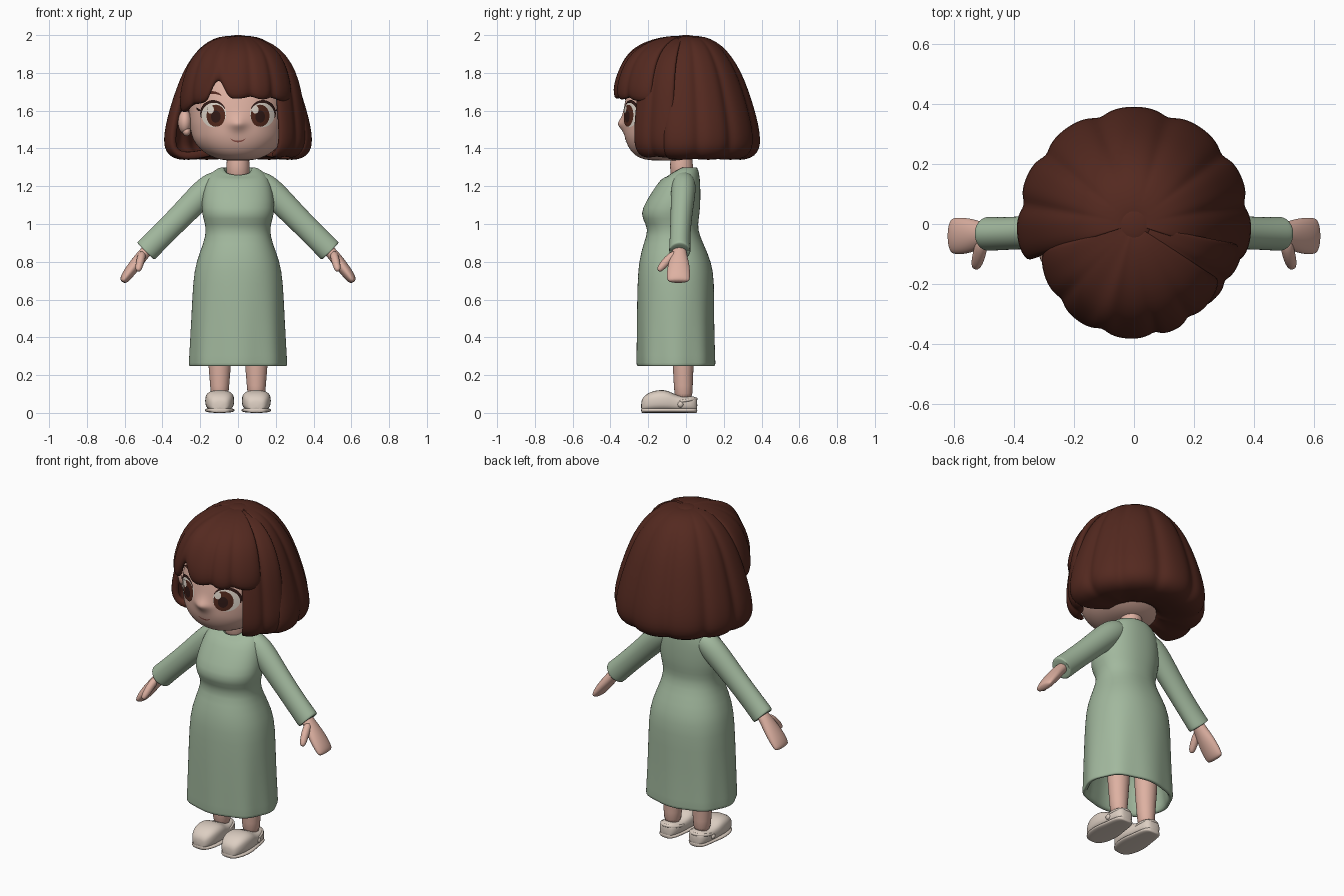
import bpy, bmesh
from math import sin, cos, pi, radians, exp
from mathutils import Vector
from mathutils.bvhtree import BVHTree

if "Cube" in bpy.data.objects:
    bpy.data.objects.remove(bpy.data.objects["Cube"])


def mat(name, r, g, b):
    m = bpy.data.materials.new(name)
    m.diffuse_color = (r, g, b, 1)
    m.use_nodes = True
    m.node_tree.nodes["Principled BSDF"].inputs["Base Color"].default_value = m.diffuse_color
    return m


HAIR = mat("dark_brown_hair", 0.088, 0.022, 0.014)
SKIN = mat("peach_skin", 0.73, 0.44, 0.36)
CLOTH = mat("sage_green_cloth", 0.36, 0.48, 0.34)
SHOE = mat("cream_shoe", 0.72, 0.62, 0.54)
WHITE = mat("eye_cream", 0.75, 0.68, 0.60)
IRIS = mat("iris_brown", 0.085, 0.022, 0.012)
DARK = mat("lash_brown", 0.03, 0.01, 0.008)
LIP = mat("mouth_rose", 0.30, 0.09, 0.07)


def finish(name, verts, faces, material, subsurf=0, mirror=False, solid=0, closed=True):
    me = bpy.data.meshes.new(name)
    me.from_pydata([tuple(v) for v in verts], [], faces)
    if closed:
        bm = bmesh.new()
        bm.from_mesh(me)
        bmesh.ops.recalc_face_normals(bm, faces=bm.faces)
        bm.to_mesh(me)
        bm.free()
    me.polygons.foreach_set("use_smooth", [True] * len(me.polygons))
    me.materials.append(material)
    ob = bpy.data.objects.new(name, me)
    bpy.context.collection.objects.link(ob)
    if solid:
        ob.modifiers.new("thickness", "SOLIDIFY").thickness = solid
    if subsurf:
        s = ob.modifiers.new("smooth", "SUBSURF")
        s.levels = s.render_levels = subsurf
    if mirror:
        ob.modifiers.new("mirror", "MIRROR")
    return ob


def skin_rings(name, rings, material, **kw):
    """Closed loft through rings with equal vertex counts."""
    n = len(rings[0])
    verts = [v for r in rings for v in r]
    faces = [(i * n + j, i * n + (j + 1) % n, (i + 1) * n + (j + 1) % n, (i + 1) * n + j)
             for i in range(len(rings) - 1) for j in range(n)]
    faces += [tuple(range(n)), tuple(range((len(rings) - 1) * n, len(rings) * n))]
    return finish(name, verts, faces, material, **kw)


def power(v, p):
    return abs(v) ** p * (1 if v >= 0 else -1)


def body(rows, n=32, p=0.9, x0=0, shape=lambda a, z: (1, 0)):
    """Horizontal rings from rows of (z, half width, front y, back y)."""
    out = []
    for z, w, f, b in rows:
        ring = []
        for k in range(n):
            a = 2 * pi * k / n
            s, dz = shape(a, z)
            ring.append(Vector((x0 + w * s * power(cos(a), p),
                                (f + b) / 2 + (b - f) / 2 * s * power(sin(a), p), z + dz)))
        out.append(ring)
    return out


def tube(pts, n=16):
    """Rings along a path of (x, y, z, depth radius, thickness radius)."""
    out = []
    for i, q in enumerate(pts):
        d = Vector(pts[min(i + 1, len(pts) - 1)][:3]) - Vector(pts[max(i - 1, 0)][:3])
        v = d.cross(Vector((0, 1, 0))).normalized()
        u = v.cross(d).normalized()
        out.append([Vector(q[:3]) + u * q[3] * cos(2 * pi * k / n) + v * q[4] * sin(2 * pi * k / n)
                    for k in range(n)])
    return out


def ball(name, c, r, material, mirror=False):
    rings = [[Vector((c[0] + r[0] * sin(t) * cos(a), c[1] + r[1] * sin(t) * sin(a), c[2] + r[2] * cos(t)))
              for a in [2 * pi * k / 20 for k in range(20)]] for t in [pi * (i + .2) / 12.4 for i in range(13)]]
    return skin_rings(name, rings, material, mirror=mirror)


# Dress: fitted bodice, flared skirt with soft folds and hollow hem
def dress_shape(a, z):
    fold = max(0, (0.75 - z) / 0.5)
    dip = -0.04 * max(0, -sin(a)) if z > 1.27 else 0
    return 1 + 0.022 * fold * cos(8 * a), dip


skin_rings("dress", body([
    (1.22, .06, -.07, .04), (1.29, .066, -.08, .045), (1.305, .08, -.09, .055), (1.288, .125, -.1, .065),
    (1.245, .165, -.13, .074), (1.17, .186, -.18, .077), (1.08, .195, -.236, .075), (1.03, .184, -.234, .068),
    (.97, .166, -.195, .06), (.9, .182, -.225, .09), (.8, .222, -.25, .135), (.7, .238, -.256, .15),
    (.5, .245, -.259, .146), (.27, .256, -.258, .152), (.25, .257, -.259, .153), (.247, .25, -.25, .143),
    (.25, .232, -.232, .125), (.3, .225, -.225, .12), (.55, .2, -.2, .1)], n=48, shape=dress_shape), CLOTH, subsurf=1)

# Sleeves, hands and thumbs
skin_rings("sleeve", tube([
    (.07, -.015, 1.235, .055, .055), (.13, -.012, 1.21, .066, .072), (.19, -.015, 1.158, .066, .074),
    (.3, -.025, 1.045, .058, .066), (.42, -.032, .925, .055, .065), (.487, -.033, .858, .058, .067),
    (.491, -.033, .854, .057, .066), (.488, -.033, .857, .048, .055), (.46, -.033, .885, .042, .045)]),
    CLOTH, subsurf=2, mirror=True)
skin_rings("hand", tube([
    (.46, -.034, .885, .034, .03), (.505, -.036, .835, .042, .032), (.54, -.038, .79, .057, .033),
    (.575, -.04, .745, .063, .031), (.601, -.04, .709, .062, .026), (.612, -.04, .692, .054, .015)]),
    SKIN, subsurf=2, mirror=True)
skin_rings("thumb", tube([
    (.505, -.05, .85, .02, .022), (.513, -.085, .82, .025, .023), (.52, -.115, .79, .023, .022),
    (.527, -.138, .762, .018, .018), (.529, -.147, .751, .009, .009)], 12), SKIN, subsurf=1, mirror=True)

# Legs and neck
skin_rings("leg", body([(.06, .046, -.06, .035), (.14, .05, -.065, .036), (.25, .061, -.07, .04),
                        (.5, .075, -.09, .06)], 20, 1, .097), SKIN, subsurf=1, mirror=True)
skin_rings("neck", body([(1.22, .068, -.085, .05), (1.3, .061, -.085, .035), (1.42, .06, -.085, .035)], 20, 1),
           SKIN, subsurf=1)

# Clogs: rounded toe box lofted along y, shallow sole, strap and rivet
LAST = [(-.238, .03, .06), (-.228, .05, .085), (-.19, .071, .113), (-.14, .078, .123), (-.095, .077, .119),
        (-.065, .07, .1), (-.02, .064, .086), (.03, .057, .09), (.052, .042, .085), (.06, .025, .07)]
for part, grow, p in (("shoe_upper", 0, .7), ("shoe_sole", .002, .8)):
    rings = []
    for y, w, h in LAST:
        low, h = (0, .028) if grow else (.008, h)
        rings.append([Vector((.097 + (w + grow) * power(cos(a), .75), y,
                              low + (h - low) / 2 * (1 + power(sin(a), p))))
                      for a in [2 * pi * k / 24 for k in range(24)]])
    skin_rings(part, rings, SHOE, mirror=True, subsurf=1)
ball("shoe_rivet", (.158, -.03, .045), (.012, .016, .016), SHOE, True)
strap = [(.097 + .06 * cos(a), -.02 + .075 * sin(a), .062 + .012 * sin(a), .009, .009)
         for a in [pi * (k - 1) / 10 for k in range(13)]]
skin_rings("shoe_strap", tube(strap, 8), SHOE, mirror=True, subsurf=1)


# Head with a soft nose bump, and ears
def nose(a, z):
    return 1 + .17 * exp(-((a - 1.5 * pi) / .12) ** 2 - ((z - 1.53) / .028) ** 2), 0


head = skin_rings("head", body([
    (1.335, .05, -.17, -.03), (1.343, .11, -.235, .04), (1.37, .17, -.28, .1), (1.41, .215, -.308, .15),
    (1.45, .24, -.322, .18), (1.48, .248, -.328, .2), (1.505, .253, -.33, .21), (1.53, .257, -.332, .22),
    (1.555, .259, -.332, .23), (1.59, .26, -.332, .24), (1.65, .26, -.324, .25),
    (1.75, .245, -.3, .24), (1.85, .2, -.24, .2), (1.91, .13, -.16, .12), (1.93, .05, -.08, .04)],
    48, .93, shape=nose), SKIN, subsurf=2)
ball("ear", (.281, -.09, 1.54), (.037, .055, .064), SKIN, True)
ball("ear_lobe", (.272, -.105, 1.49), (.022, .03, .025), SKIN, True)

# Painted face details: thin plates laid on the head surface
tree = BVHTree.FromObject(head, bpy.context.evaluated_depsgraph_get())


def on_face(x, z, off):
    hit = tree.ray_cast(Vector((x, -1, z)), Vector((0, 1, 0)))
    return hit[0] + hit[1] * off


def disc(name, cx, cz, rx, rz, off, material):
    n, m = 28, 5
    verts = [on_face(cx, cz, off)] + [on_face(cx + rx * i / m * cos(2 * pi * k / n), cz + rz * i / m * sin(2 * pi * k / n), off)
                                      for i in range(1, m + 1) for k in range(n)]
    faces = [(0, 1 + k, 1 + (k + 1) % n) for k in range(n)]
    faces += [(1 + i * n + k, 1 + (i + 1) * n + k, 1 + (i + 1) * n + (k + 1) % n, 1 + i * n + (k + 1) % n)
              for i in range(m - 1) for k in range(n)]
    finish(name, verts, faces, material, closed=False)


def arc(name, cx, cz, rx, rz, a0, a1, width, off, material):
    n, verts = 18, []
    for i in range(n + 1):
        a = radians(a0 + (a1 - a0) * i / n)
        w = width * (0.25 + 0.75 * sin(pi * i / n)) / 2 * (1 if a1 < a0 else -1)
        for s in (-w, w):
            verts.append(on_face(cx + (rx + s) * cos(a), cz + (rz + s) * sin(a), off))
    finish(name, verts, [(2 * i, 2 * i + 1, 2 * i + 3, 2 * i + 2) for i in range(n)], material, closed=False)


for side, s in (("left", -1), ("right", 1)):
    disc(side + "_eye_white", s * .127, 1.58, .065, .068, .002, WHITE)
    disc(side + "_iris", s * .115, 1.573, .049, .058, .004, IRIS)
    disc(side + "_pupil", s * .115, 1.568, .025, .032, .006, DARK)
    disc(side + "_eye_glint", s * .115 - .026, 1.605, .017, .021, .008, WHITE)
    arc(side + "_upper_lash", s * .127, 1.58, .065, .068, 90 - s * 105, 90 + s * 65, .015, .006, DARK)
    arc(side + "_lash_tip", s * .19, 1.625, .025, .025, 270, 270 + s * 70, .01, .007, DARK)
    arc(side + "_brow", s * .135, 1.61, .085, .085, 55, 125, .014, .004, HAIR)
arc("mouth", 0, 1.468, .045, .03, 210, 330, .009, .003, LIP)


# Hair: scalloped sheets fanning out from the crown (angle 0 = front, positive = right)
def hair(name, bounds, profile, bottom, squeeze, depth, thick):
    top, low = profile[0][1], min(z for r, z in profile)
    cols = []
    for b in range(len(bounds) - 1):
        steps = 9 if b == len(bounds) - 2 else 8
        cols += [(bounds[b] + (bounds[b + 1] - bounds[b]) * k / 8, abs(k / 4 - 1)) for k in range(steps)]
    verts = []
    for r, z in profile:
        for deg, e in cols:
            rr = r * squeeze(deg) * (1 - depth * e ** 3 * min(1, r / .25))
            zz = top - (top - z) * (top - bottom(deg, e)) / (top - low)
            verts.append((rr * sin(radians(deg)), -rr * cos(radians(deg)), zz))
    n = len(cols)
    faces = [((i + 1) * n + j, (i + 1) * n + j + 1, i * n + j + 1, i * n + j)
             for i in range(len(profile) - 1) for j in range(n - 1)]
    finish(name, verts, faces, HAIR, closed=False, solid=thick, subsurf=1)


# bob around sides and back, its lower edge curling in under the head to the nape
hair("hair_bob", [70, 100, 128, 162, 198, 232, 260, 290],
     [(.004, 1.997), (.07, 1.996), (.13, 1.983), (.19, 1.945), (.24, 1.89), (.29, 1.81), (.33, 1.71), (.362, 1.61),
      (.385, 1.52), (.394, 1.45), (.39, 1.4), (.365, 1.36), (.32, 1.34), (.26, 1.338), (.19, 1.35), (.11, 1.365)],
     lambda d, e: 1.338 + .004 * e, lambda d: 1, .055, .04)
hair("hair_bangs", [-76, -44, -17, 11, 30, 58],
     [(.004, 1.998), (.1, 1.995), (.19, 1.972), (.27, 1.932), (.325, 1.88), (.362, 1.81), (.383, 1.74), (.385, 1.69),
      (.372, 1.66)],
     lambda d, e: 1.655 + .015 * e ** 2 - (.07 if d < 0 else .02) * min(1, (d / 58) ** 2)
     + .1 * exp(-((d + 17) / 6) ** 2), lambda d: 1 - .16 * (d / 76) ** 2, .045, .035)
# long lock falling in front of the right ear
hair("hair_side_lock", [38, 58, 80],
     [(.02, 1.995), (.1, 1.988), (.19, 1.955), (.26, 1.895), (.31, 1.81), (.34, 1.71), (.354, 1.61), (.364, 1.52),
      (.367, 1.45), (.358, 1.4), (.335, 1.365), (.29, 1.342)],
     lambda d, e: 1.342 + .006 * e, lambda d: 1 + .03 * (d - 38) / 40, .04, .035)
ball("hair_crown", (0, 0, 1.984), (.06, .06, .016), HAIR)
